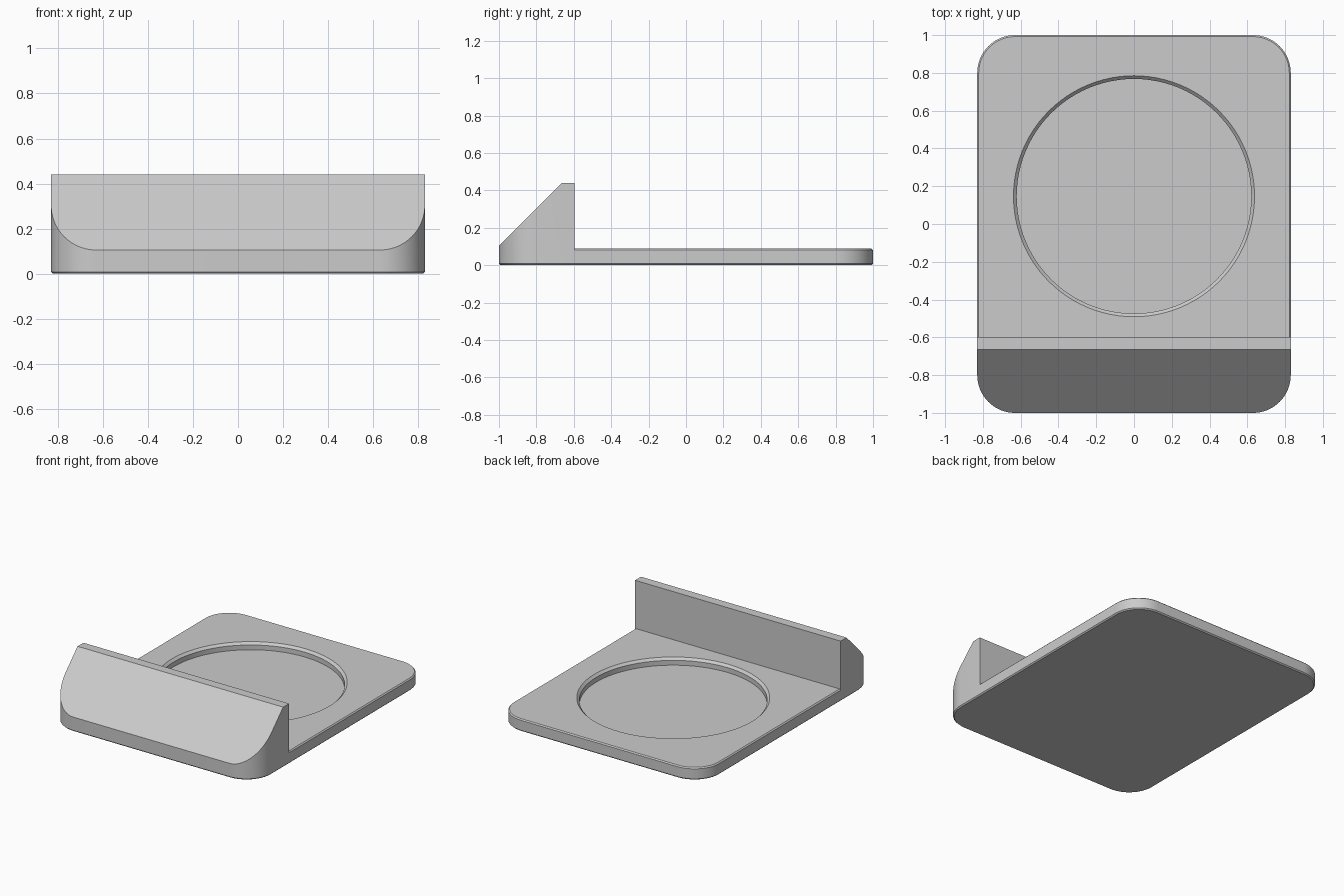
import bpy, bmesh, math
from mathutils import Vector

cube = bpy.data.objects.get("Cube")
if cube:
    bpy.data.objects.remove(cube, do_unlink=True)

HALF_X, HALF_Y, CORNER = 0.83, 1.0, 0.2
PLATE_TOP, LIP_TOP, LIP_BACK = 0.089, 0.44, -0.597
EDGE = 0.008

grey = bpy.data.materials.new("Light Grey")
colour = (0.6, 0.6, 0.6, 1)
grey.diffuse_color = colour
grey.use_nodes = True
grey.node_tree.nodes["Principled BSDF"].inputs["Base Color"].default_value = colour


def rounded_rect(inset, z, steps=16):
    """Outline of the footprint, counter-clockwise."""
    r = CORNER - inset
    pts = []
    for q, (sx, sy) in enumerate([(1, 1), (-1, 1), (-1, -1), (1, -1)]):
        for i in range(steps + 1):
            a = (q + i / steps) * math.pi / 2
            pts.append((sx * (HALF_X - CORNER) + r * math.cos(a),
                        sy * (HALF_Y - CORNER) + r * math.sin(a), z))
    return pts


def circle(r, z, cy, n=96):
    return [(r * math.cos(2 * math.pi * i / n),
             cy + r * math.sin(2 * math.pi * i / n), z) for i in range(n)]


def loft(rings):
    """Closed solid through a stack of matching outlines."""
    bm = bmesh.new()
    loops = [[bm.verts.new(p) for p in ring] for ring in rings]
    n = len(loops[0])
    for low, high in zip(loops, loops[1:]):
        for i in range(n):
            j = (i + 1) % n
            bm.faces.new((low[i], low[j], high[j], high[i]))
    bm.faces.new(loops[0][::-1])
    bm.faces.new(loops[-1])
    return bm


def slice_off(bm, point, normal):
    """Remove everything on the normal's side and cap the cut."""
    geom = bm.verts[:] + bm.edges[:] + bm.faces[:]
    cut = bmesh.ops.bisect_plane(bm, geom=geom, dist=1e-5, plane_co=point,
                                 plane_no=Vector(normal).normalized(), clear_outer=True)
    edges = [e for e in cut["geom_cut"] if isinstance(e, bmesh.types.BMEdge)]
    bmesh.ops.edgeloop_fill(bm, edges=edges)


def make_object(name, bm):
    bmesh.ops.recalc_face_normals(bm, faces=bm.faces[:])
    mesh = bpy.data.meshes.new(name)
    bm.to_mesh(mesh)
    bm.free()
    mesh.materials.append(grey)
    ob = bpy.data.objects.new(name, mesh)
    bpy.context.collection.objects.link(ob)
    return ob


def activate(ob):
    bpy.ops.object.select_all(action="DESELECT")
    ob.select_set(True)
    bpy.context.view_layer.objects.active = ob


# Flat base plate with softened rim, ending at the back of the lip
bm = loft([rounded_rect(EDGE, 0), rounded_rect(0, EDGE),
           rounded_rect(0, PLATE_TOP - EDGE), rounded_rect(EDGE, PLATE_TOP)])
slice_off(bm, (0, LIP_BACK, 0), (0, -1, 0))
plate = make_object("base_plate", bm)

# Round pocket with a chamfered rim
depth, chamfer, radius, centre = 0.052, 0.017, 0.621, 0.147
cutter = make_object("pocket_cutter", loft([
    circle(radius, PLATE_TOP - depth, centre),
    circle(radius, PLATE_TOP - chamfer, centre),
    circle(radius + chamfer, PLATE_TOP, centre),
    circle(radius + chamfer, PLATE_TOP + 0.1, centre)]))
cutter.hide_render = True
activate(plate)
mod = plate.modifiers.new("pocket", "BOOLEAN")
mod.operation = "DIFFERENCE"
mod.solver = "EXACT"
mod.object = cutter
bpy.ops.object.modifier_apply(modifier=mod.name)
bpy.data.objects.remove(cutter, do_unlink=True)

# Raised front lip with a slanted outer face
bm = loft([rounded_rect(EDGE, 0), rounded_rect(0, EDGE), rounded_rect(0, LIP_TOP)])
slice_off(bm, (0, LIP_BACK, 0), (0, 1, 0))
slice_off(bm, (0, -HALF_Y, 0.105), (0, -1, 1))
lip = make_object("front_lip", bm)

for ob in (plate, lip):
    activate(ob)
    bpy.ops.object.shade_smooth_by_angle(angle=math.radians(25))
